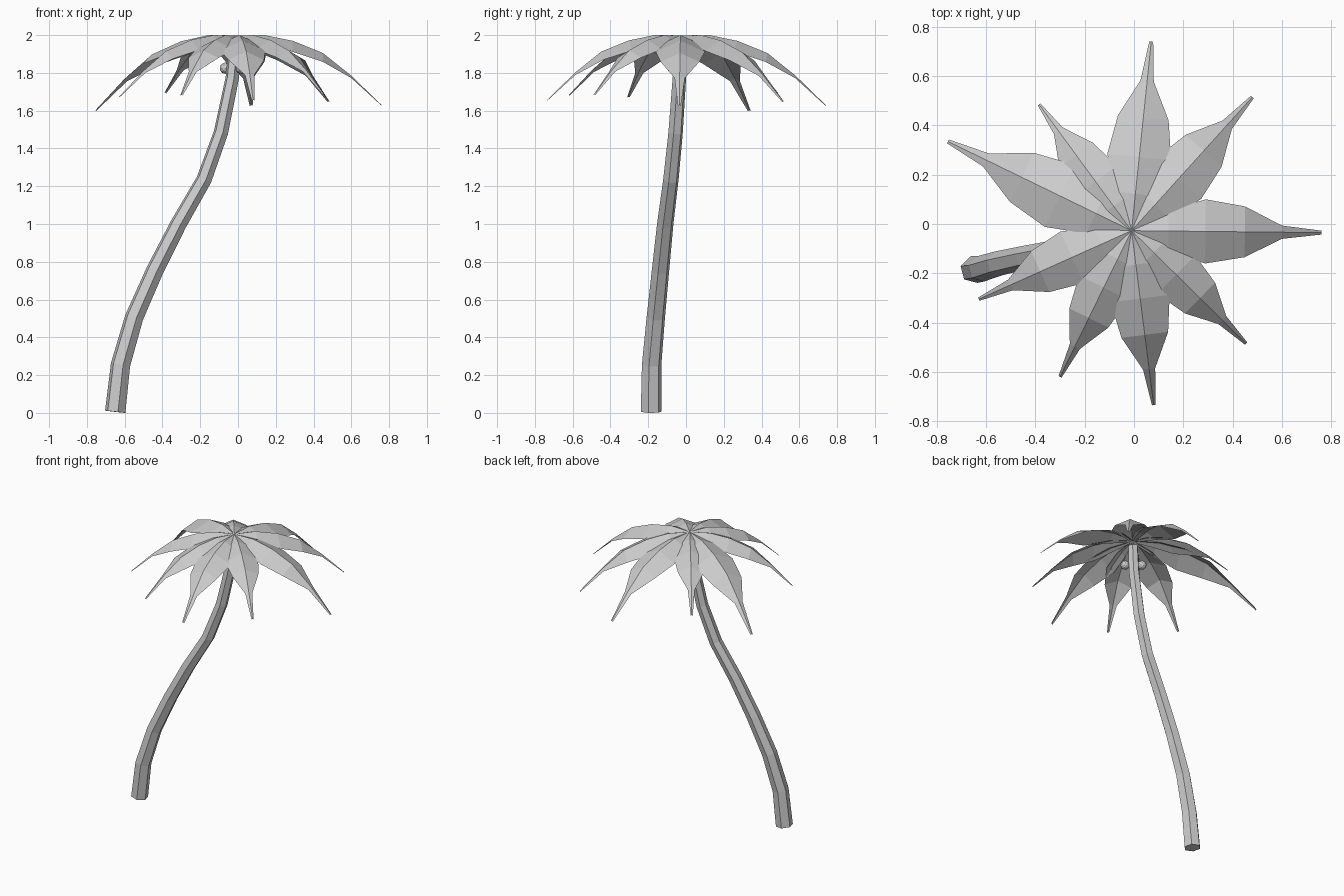
import bpy, bmesh, math
from mathutils import Vector, Matrix

cube = bpy.data.objects.get("Cube")
if cube:
    bpy.data.objects.remove(cube, do_unlink=True)

grey = bpy.data.materials.new("plain_grey")
grey.use_nodes = True
grey.diffuse_color = (0.6, 0.6, 0.6, 1)
grey.node_tree.nodes["Principled BSDF"].inputs["Base Color"].default_value = (0.6, 0.6, 0.6, 1)


def finish(bm, name):
    mesh = bpy.data.meshes.new(name)
    bm.to_mesh(mesh)
    bm.free()
    mesh.materials.append(grey)
    obj = bpy.data.objects.new(name, mesh)
    bpy.context.collection.objects.link(obj)
    return obj


# Trunk: six-sided tapering tube along a leaning path
path = [Vector(p) for p in (
    (-.65, -.185, .006), (-.622, -.182, .255), (-.55, -.16, .505),
    (-.44, -.135, .755), (-.315, -.11, 1.0), (-.18, -.08, 1.235),
    (-.09, -.055, 1.485), (-.03, -.035, 1.775), (-.015, -.028, 1.96))]
SIDES = 6
bm = bmesh.new()
rings = []
for i, p in enumerate(path):
    tangent = path[min(i + 1, len(path) - 1)] - path[max(i - 1, 0)]
    turn = Vector((0, 0, 1)).rotation_difference(tangent)
    radius = .056 - .022 * i / (len(path) - 1)
    ring = []
    for k in range(SIDES):
        a = math.radians(-75) + math.tau * k / SIDES
        co = p + turn @ Vector((radius * math.cos(a), radius * math.sin(a), 0))
        co.z = max(co.z, 0)
        ring.append(bm.verts.new(co))
    rings.append(ring)
for low, high in zip(rings, rings[1:]):
    for k in range(SIDES):
        n = (k + 1) % SIDES
        bm.faces.new((low[k], low[n], high[n], high[k]))
bm.faces.new(rings[0][::-1])
bm.faces.new(rings[-1])
finish(bm, "trunk")

# Fronds: ridged leaves, stations are (distance, height, half width)
crown = Vector((-.01, -.027, 2.0))
stations = [(0, -.004, .012), (.15, 0, .085), (.30, -.03, .13),
            (.46, -.095, .103), (.61, -.215, .027), (.77, -.37, .008)]
tips = [(.07, .74), (.48, .515), (.76, -.035), (.455, -.485), (.08, -.735),
        (-.30, -.62), (-.63, -.305), (-.755, .335), (-.385, .485)]
DROOP = .45
for number, (x, y) in enumerate(tips, 1):
    dx, dy = x - crown.x, y - crown.y
    size = math.hypot(dx, dy) / stations[-1][0]
    place = (Matrix.Translation(crown) @ Matrix.Rotation(math.atan2(dy, dx), 4, 'Z')
             @ Matrix.Scale(size, 4))
    bm = bmesh.new()
    rows = [[bm.verts.new(place @ Vector((d, s * w, h - abs(s) * DROOP * w)))
             for s in (-1, 0, 1)] for d, h, w in stations]
    for a, b in zip(rows, rows[1:]):
        for k in (0, 1):
            bm.faces.new((a[k], b[k], b[k + 1], a[k + 1]))
    finish(bm, f"frond_{number}")

# Coconuts: small faceted balls on both sides of the trunk top
for number, side in enumerate((-1, 1), 1):
    bm = bmesh.new()
    bmesh.ops.create_icosphere(
        bm, subdivisions=2, radius=.03,
        matrix=Matrix.Translation((-.025 + side * .042, -.034 - side * .035, 1.825)))
    finish(bm, f"coconut_{number}")
